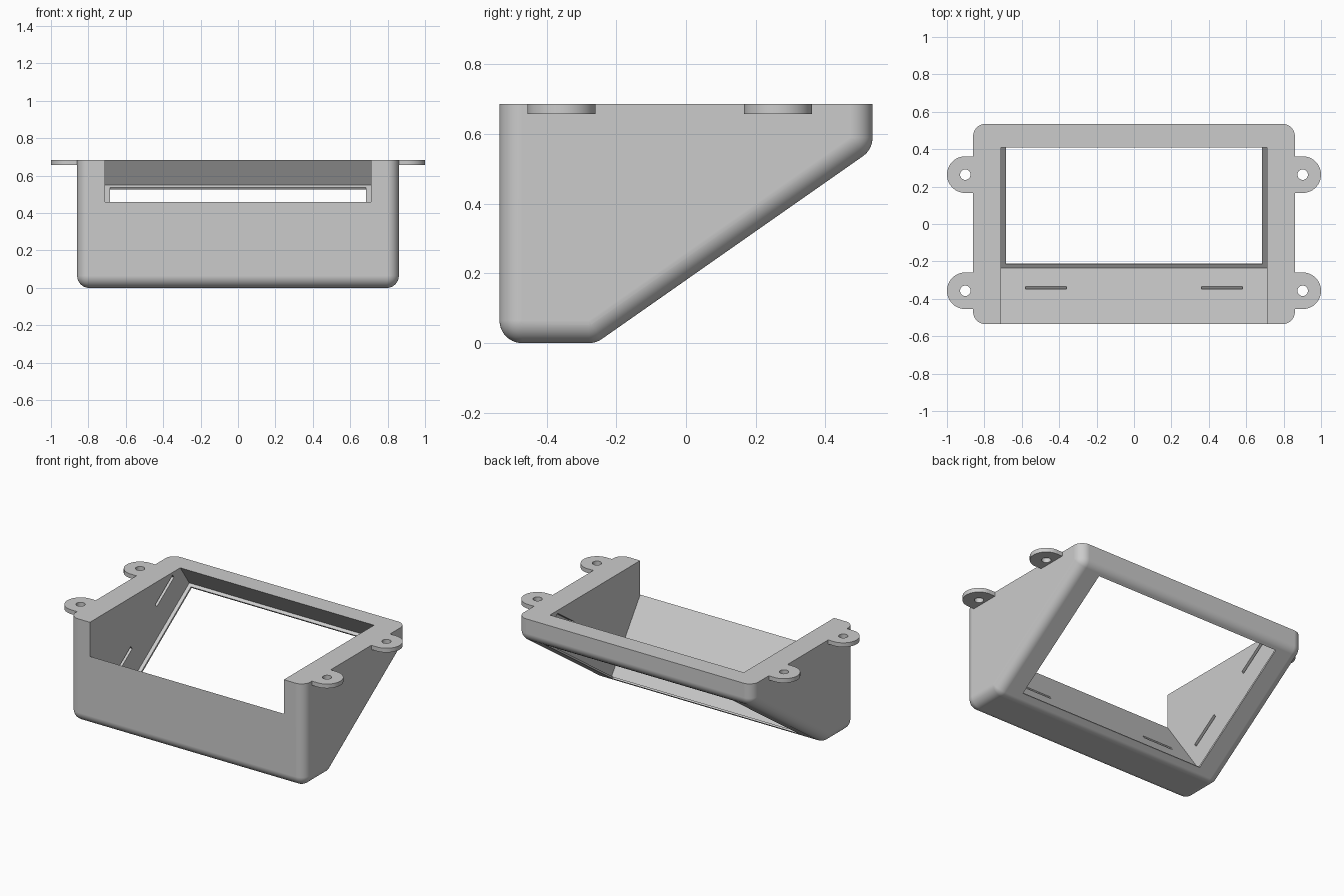
import bpy, bmesh, math
from mathutils import Vector, Matrix

if "Cube" in bpy.data.objects:
    bpy.data.objects.remove(bpy.data.objects["Cube"])

W, D, H, R = 0.86, 0.535, 0.685, 0.065     # half width, half depth, height, fillet
TILT = math.radians(35)
Y0 = -0.258                                # where the sloped back meets the base
S = Vector((0, math.cos(TILT), math.sin(TILT)))    # up the slope
N = Vector((0, -math.sin(TILT), math.cos(TILT)))   # into the housing
LEDGE = Vector((0, -0.235, 0.031))         # lower edge of the pocket bottom
LENGTH = 0.903                             # pocket length up the slope

grey = bpy.data.materials.new("light_grey")
grey.use_nodes = True
grey.diffuse_color = (0.6, 0.6, 0.6, 1)
grey.node_tree.nodes["Principled BSDF"].inputs["Base Color"].default_value = (0.6, 0.6, 0.6, 1)


def make(name, bm):
    bmesh.ops.recalc_face_normals(bm, faces=bm.faces)
    mesh = bpy.data.meshes.new(name)
    bm.to_mesh(mesh)
    bm.free()
    mesh.materials.append(grey)
    ob = bpy.data.objects.new(name, mesh)
    bpy.context.collection.objects.link(ob)
    return ob


def tilted_box(name, x, s, n):
    """Box given by (low, high) ranges across, up the slope and into the housing."""
    bm = bmesh.new()
    bmesh.ops.create_cube(bm, size=1)
    for v in bm.verts:
        a, b, c = (lo + (hi - lo) * (t + 0.5) for t, (lo, hi) in zip(v.co, (x, s, n)))
        v.co = LEDGE + Vector((a, 0, 0)) + S * b + N * c
    return make(name, bm)


def cut(ob, cutters):
    for c in cutters:
        c.hide_render = True
        m = ob.modifiers.new("cut", 'BOOLEAN')
        m.operation, m.solver, m.object = 'DIFFERENCE', 'EXACT', c
    bpy.context.view_layer.update()
    mesh = bpy.data.meshes.new_from_object(ob.evaluated_get(bpy.context.evaluated_depsgraph_get()))
    ob.modifiers.clear()
    ob.data = mesh
    for c in cutters:
        bpy.data.objects.remove(c)


def smooth(ob):
    bpy.ops.object.select_all(action='DESELECT')
    ob.select_set(True)
    bpy.context.view_layer.objects.active = ob
    bpy.ops.object.shade_smooth_by_angle(angle=math.radians(30))


# Housing: hull around fillet balls at the lower corners and arcs at the top
bm = bmesh.new()
slope = math.tan(TILT)
rise = R / math.cos(TILT)
corners = [(R - D, R), (Y0 + (R - rise) / slope, R), (D - R, slope * (D - R - Y0) + rise)]
for side in (-1, 1):
    for lat in range(0, 91, 6):
        a = math.radians(lat)
        x = side * (W - R + R * math.sin(a))
        r = R * math.cos(a)
        for y, z in corners:
            for deg in range(0, 360, 5):
                t = math.radians(deg)
                bm.verts.new((x, y + r * math.cos(t), z + r * math.sin(t)))
        for y in (-1, 1):
            bm.verts.new((x, y * (D - R + r), H))
bmesh.ops.remove_doubles(bm, verts=bm.verts, dist=1e-5)
bmesh.ops.convex_hull(bm, input=bm.verts)
bmesh.ops.delete(bm, geom=[v for v in bm.verts if not v.link_faces], context='VERTS')
bmesh.ops.dissolve_limit(bm, angle_limit=math.radians(0.5), verts=bm.verts, edges=bm.edges)
housing = make("housing", bm)

# Screen pocket, window through its thin ledge, and clip slots
cutters = [
    tilted_box("pocket_cutter", (-0.71, 0.71), (0, LENGTH), (0, 1.5)),
    tilted_box("window_cutter", (-0.685, 0.685), (0.022, LENGTH - 0.022), (-0.2, 0.1)),
]
slot = (0.172, 0.197)
for side in (-1, 1):
    cutters.append(tilted_box("floor_slot_cutter", sorted((side * 0.36, side * 0.58)), (-0.04, 0.05), slot))
    for s in (0.075, LENGTH - 0.295):
        cutters.append(tilted_box("side_slot_cutter", sorted((side * 0.68, side * 0.75)), (s, s + 0.22), slot))
cut(housing, cutters)
smooth(housing)
housing.modifiers.new("flat_face_normals", 'WEIGHTED_NORMAL').keep_sharp = True

# Mounting ears: rounded tabs with a screw hole
EAR, THICK, CX = 0.098, 0.028, 0.902
for side, label in ((1, "left"), (-1, "right")):
    for y, place in ((-0.357, "front"), (0.264, "back")):
        bm = bmesh.new()
        pts = [(W, -EAR)]
        pts += [(CX + EAR * math.cos(t), EAR * math.sin(t))
                for t in (math.radians(d) for d in range(-90, 91, 6))]
        pts.append((W, EAR))
        face = bm.faces.new([bm.verts.new((side * px, y + py, H - THICK)) for px, py in pts])
        up = bmesh.ops.extrude_face_region(bm, geom=[face])["geom"]
        bmesh.ops.translate(bm, vec=(0, 0, THICK), verts=[g for g in up if isinstance(g, bmesh.types.BMVert)])
        ear = make(f"{place}_{label}_mounting_ear", bm)
        bm = bmesh.new()
        bmesh.ops.create_cone(bm, cap_ends=True, segments=32, radius1=0.028, radius2=0.028,
                              depth=0.2, matrix=Matrix.Translation((side * CX, y, H)))
        cut(ear, [make("hole_cutter", bm)])
        smooth(ear)
